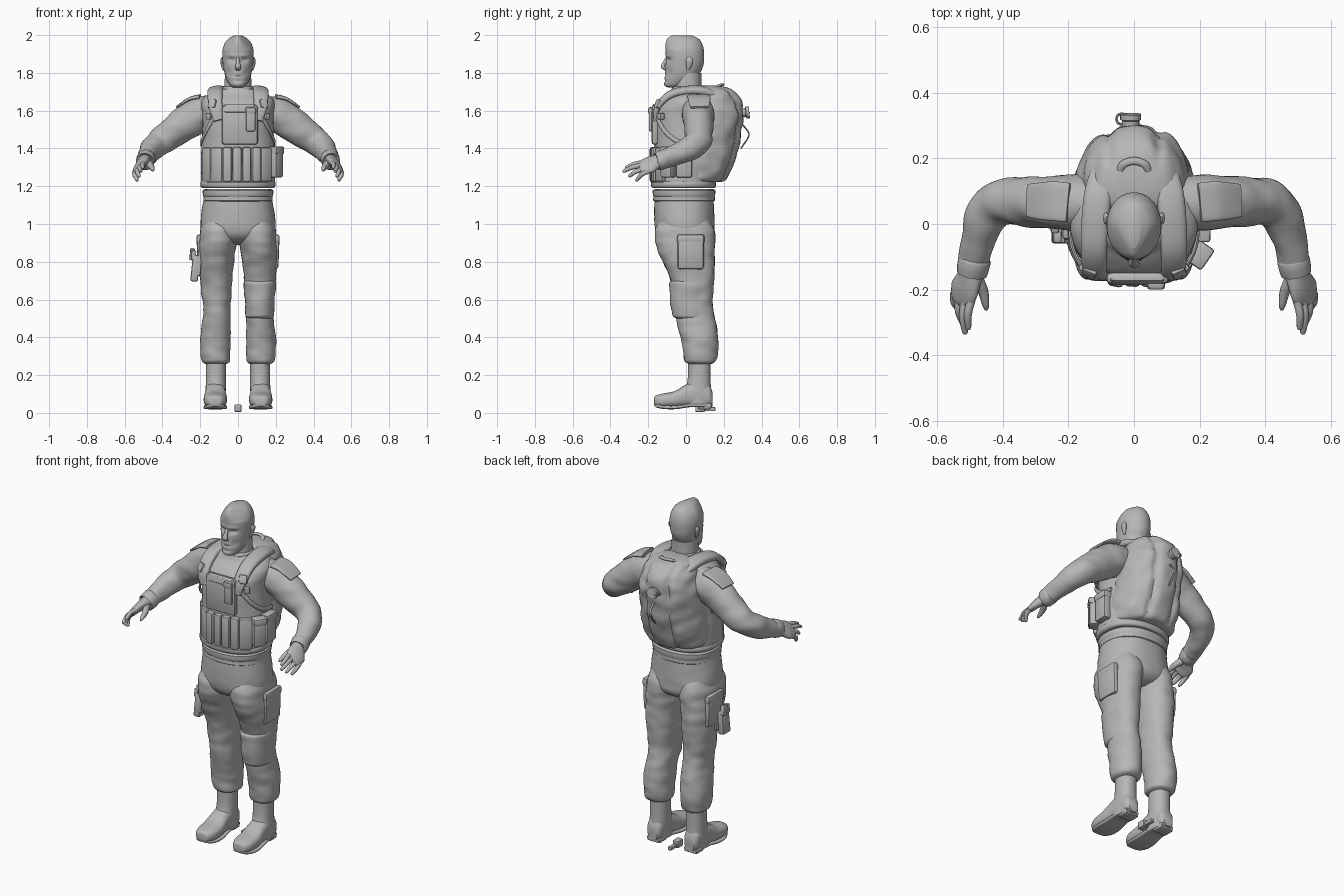
import bpy, bmesh, math
from mathutils import Vector, Matrix, noise

grey = bpy.data.materials.new("clay grey")
grey.diffuse_color = (0.47, 0.47, 0.47, 1)


def finish(name, bm):
    bmesh.ops.recalc_face_normals(bm, faces=bm.faces[:])
    me = bpy.data.meshes.new(name)
    bm.to_mesh(me)
    bm.free()
    me.materials.append(grey)
    ob = bpy.data.objects.new(name, me)
    bpy.context.collection.objects.link(ob)
    return ob


def loft(name, rings, n=2.0, steps=4, seg=32, wrinkle=0.0, shape=None):
    """Skin through rings (centre, U, V) with smooth interpolation; n = squareness."""
    keys = [rings[0]] + list(rings) + [rings[-1]]
    fine = []
    for i in range(1, len(keys) - 2):
        for k in range(steps):
            t = k / steps
            fine.append([0.5 * (2 * b + (c - a) * t + (2 * a - 5 * b + 4 * c - d) * t * t
                                + (3 * b - a - 3 * c + d) * t ** 3)
                         for a, b, c, d in zip(*keys[i - 1:i + 3])])
    fine.append(rings[-1])
    bm = bmesh.new()
    loops = []
    for c, u, v in fine:
        loop = []
        for j in range(seg):
            a = 2 * math.pi * j / seg
            ca, sa = math.cos(a), math.sin(a)
            d = u * math.copysign(abs(ca) ** (2 / n), ca) + v * math.copysign(abs(sa) ** (2 / n), sa)
            p = c + d
            if wrinkle:
                p += d.normalized() * wrinkle * noise.noise(Vector((p.x * 12, p.y * 12, p.z * 20)))
            loop.append(bm.verts.new(shape(p) if shape else p))
        loops.append(loop)
    for a, b in zip(loops, loops[1:]):
        for j in range(seg):
            k = (j + 1) % seg
            bm.faces.new((a[j], a[k], b[k], b[j]))
    bm.faces.new(loops[0][::-1])
    bm.faces.new(loops[-1])
    return finish(name, bm)


def stack(rows):
    """Horizontal rings from (z, y front, y back, x min, x max)."""
    return [(Vector(((x0 + x1) / 2, (yf + yb) / 2, z)), Vector(((x1 - x0) / 2, 0, 0)),
             Vector((0, (yb - yf) / 2, 0))) for z, yf, yb, x0, x1 in rows]


def sym(rows):
    return stack([(z, a, b, -r, r) for z, a, b, r in rows])


def limb(name, pts, side=(0, 0, 1), s=1, **kw):
    """Tube along (x, y, z, radius along side, other radius), x flipped by s."""
    ps = [Vector((p[0] * s, p[1], p[2])) for p in pts]
    sd = Vector((side[0] * s, side[1], side[2]))
    rings = []
    for i, p in enumerate(ps):
        t = (ps[min(i + 1, len(ps) - 1)] - ps[max(i - 1, 0)]).normalized()
        u = (sd - t * sd.dot(t)).normalized()
        rings.append((p, u * pts[i][3], t.cross(u) * pts[i][4]))
    return loft(name, rings, **kw)


def box(name, c, size, rz=0, ry=0, rx=0, bevel=0.006):
    bm = bmesh.new()
    m = (Matrix.Translation(c) @ Matrix.Rotation(math.radians(rz), 4, 'Z')
         @ Matrix.Rotation(math.radians(ry), 4, 'Y') @ Matrix.Rotation(math.radians(rx), 4, 'X')
         @ Matrix.Diagonal((*size, 1)))
    bmesh.ops.create_cube(bm, size=1, matrix=m)
    bmesh.ops.bevel(bm, geom=bm.edges[:], offset=bevel, segments=2, affect='EDGES', profile=0.5)
    return finish(name, bm)


# Head with eye sockets, cheeks and mouth pressed into the skull, crest narrowed at the front
def face_shape(p):
    if p.y < 0:
        x, z = abs(p.x), p.z
        g = lambda cx, cz, w, h: math.exp(-((x - cx) / w) ** 2 - ((z - cz) / h) ** 2)
        p.y += 0.013 * g(0.034, 1.868, 0.02, 0.012) + 0.007 * g(0.045, 1.80, 0.016, 0.02)
        p.y += 0.005 * g(0, 1.786, 0.03, 0.004) + 0.005 * g(0, 1.757, 0.03, 0.006) - 0.005 * g(0.03, 1.892, 0.025, 0.008)
        p.x *= 1 - max(0, min(1, (z - 1.92) / .06)) * min(1, -p.y / .08) * .4
    return p


loft("head", sym([(1.722, -.095, -.03, .025), (1.735, -.115, 0, .043), (1.765, -.114, .05, .061),
                  (1.80, -.111, .075, .072), (1.84, -.108, .092, .079), (1.88, -.106, .096, .083),
                  (1.92, -.108, .095, .082), (1.955, -.108, .085, .072), (1.982, -.098, .066, .051),
                  (1.998, -.075, .03, .022)]), n=2.05, steps=7, seg=64, shape=face_shape)
limb("nose", [(0, -.098, 1.882, .008, .009), (0, -.113, 1.855, .01, .01), (0, -.122, 1.832, .011, .016),
              (0, -.106, 1.818, .008, .014)], side=(0, 1, 0))
for s in (-1, 1):
    limb("ear", [(.074, .008, 1.815, .006, .007), (.081, .015, 1.837, .014, .008),
                 (.086, .018, 1.865, .019, .008), (.081, .015, 1.882, .009, .005)], side=(0, 1, 0), s=s, seg=16)
limb("neck", [(0, .02, 1.64, .075, .075), (0, .01, 1.72, .072, .073), (0, .012, 1.80, .07, .068)], side=(0, 1, 0))
limb("collar", [(0, .01, 1.67, .095, .098), (0, .005, 1.70, .085, .085), (0, .002, 1.725, .078, .08),
                (0, .002, 1.728, .07, .072)], side=(0, 1, 0.25))

# Torso, vest layers and belt
loft("vest", sym([(1.19, -.165, .145, .18), (1.205, -.18, .155, .195), (1.30, -.172, .155, .197),
                  (1.42, -.168, .155, .193), (1.52, -.17, .155, .188), (1.58, -.168, .16, .188),
                  (1.62, -.155, .16, .195), (1.66, -.12, .15, .188), (1.69, -.088, .135, .15),
                  (1.715, -.075, .12, .10)]), n=2.25, seg=48, wrinkle=.003)
loft("vest_hem", sym([(1.19, -.175, .15, .185), (1.197, -.183, .157, .197), (1.22, -.185, .158, .199),
                      (1.228, -.175, .15, .19)]), n=2.25, steps=2, seg=48)
loft("belt", sym([(1.12, -.165, .145, .175), (1.124, -.174, .153, .184), (1.145, -.172, .152, .182),
                  (1.15, -.175, .154, .185), (1.178, -.176, .155, .187), (1.184, -.165, .145, .177)]),
     n=2.25, steps=2, seg=48)
box("chest_panel", (.01, -.165, 1.525), (.19, .035, .21), bevel=.014)
box("chest_flap", (.01, -.168, 1.61), (.17, .03, .05), rx=-20, bevel=.012)
box("radio_pouch", (.067, -.182, 1.555), (.05, .03, .13), bevel=.008)
box("radio_flap", (.067, -.185, 1.60), (.054, .03, .035), bevel=.008)
for i in range(4):
    box("magazine_pouch", (-.055 + .05 * i, -.171 + .01 * (i == 3), 1.315), (.049, .04, .185), rz=8 * (i - 1.4), bevel=.012)
for x, y, rz in ((-.11, -.145, -30), (-.16, -.1, -52), (.145, -.135, 35)):
    box("flat_pouch", (x, y, 1.315), (.07, .028, .18), rz=rz, bevel=.01)
for x, y, rz, w in ((.2, -.095, 55, .07), (.203, -.01, 88, .085)):
    box("side_pouch", (x, y, 1.325), (w, .055, .16), rz=rz, bevel=.012)
    box("side_pouch_flap", (x + .002, y, 1.39), (w + .005, .058, .04), rz=rz, bevel=.008)
for s in (-1, 1):
    limb("shoulder_strap", [(.10, -.162, 1.55, .03, .012), (.118, -.15, 1.62, .036, .016),
                            (.122, -.085, 1.685, .04, .02), (.118, .01, 1.708, .042, .022),
                            (.108, .1, 1.705, .042, .022), (.09, .18, 1.67, .035, .018)],
         side=(1, 0, -.15), s=s, n=2.6)
    box("strap_buckle", (s * .135, -.145, 1.635), (.045, .03, .05), rz=s * 25, rx=-25, bevel=.009)
    box("strap_clip", (s * .15, -.133, 1.57), (.032, .03, .035), rz=s * 40)
    limb("side_strap", [(.12, -.16, 1.58, .012, .006), (.165, -.12, 1.5, .012, .006),
                        (.192, -.05, 1.44, .012, .006), (.192, .04, 1.42, .012, .006)], s=s, seg=12)


# Backpack blending into the vest, with two creases, carry handle, valve and pull cord
def creases(p):
    if p.y > .15:
        p.y -= .016 * math.exp(-((abs(p.x) - .075) / .016) ** 2) * min(1, (p.y - .15) / .05)
    return p


loft("backpack", sym([(1.222, -.08, .185, .15), (1.24, -.09, .215, .178), (1.33, -.1, .258, .188),
                      (1.45, -.1, .287, .185), (1.56, -.08, .304, .178), (1.64, -.04, .296, .158),
                      (1.69, .0, .268, .132), (1.72, .03, .225, .105), (1.733, .07, .17, .06)]),
     n=2.05, seg=80, steps=5, wrinkle=.01, shape=creases)
limb("pack_handle", [(-.045, .15, 1.72, .007, .012), (-.035, .18, 1.735, .007, .012), (0, .192, 1.738, .007, .012),
                     (.035, .18, 1.735, .007, .012), (.045, .15, 1.72, .007, .012)], seg=12)
limb("valve", [(-.01, .28, 1.585, .024, .026), (-.01, .315, 1.59, .024, .026), (-.01, .318, 1.59, .032, .032),
               (-.01, .335, 1.592, .032, .032)], steps=1, seg=20)
limb("valve_ring", [(-.038 - .016 * math.cos(a * .785), .32 + .016 * math.sin(a * .785), 1.59, .004, .004)
                    for a in range(9)], seg=8)
limb("pull_cord", [(0, .295, 1.53, .007, .004), (0, .328, 1.49, .007, .004), (0, .33, 1.46, .007, .004),
                   (0, .29, 1.40, .007, .004)], side=(1, 0, 0), seg=8)

# Pelvis
loft("pelvis", sym([(1.15, -.165, .145, .178), (1.06, -.168, .149, .193), (.99, -.166, .152, .199),
                    (.94, -.152, .148, .185), (.905, -.11, .12, .12), (.89, -.05, .07, .05)]),
     n=2.25, seg=48, wrinkle=.003)

for s in (-1, 1):
    # Trousers and boots
    loft("trouser_leg", stack([(z, a, b, s * i, s * o) for z, a, b, i, o in (
        (1.06, -.11, .10, .04, .165), (.98, -.158, .148, .008, .197), (.92, -.163, .154, .003, .205),
        (.87, -.152, .154, .012, .210), (.80, -.122, .153, .022, .209), (.70, -.08, .147, .03, .2),
        (.60, -.062, .14, .038, .19), (.52, -.056, .15, .04, .185), (.44, -.038, .165, .04, .195),
        (.36, -.02, .17, .04, .2), (.30, -.014, .165, .043, .195), (.27, -.005, .155, .047, .188),
        (.258, .02, .13, .065, .17))]), n=2.15, seg=40, steps=6, wrinkle=.006)
    loft("boot_shaft", stack([(z, a, b, s * i, s * o) for z, a, b, i, o in (
        (.04, -.02, .132, .068, .17), (.11, -.012, .134, .065, .172), (.17, .008, .13, .064, .17),
        (.28, .012, .13, .064, .17))]), n=2.2)
    loft("boot_foot", [(Vector((s * .12, y, (a + b) / 2)), Vector((r, 0, 0)), Vector((0, 0, (b - a) / 2)))
                       for y, a, b, r in ((-.17, .05, .07, .015), (-.163, .035, .09, .038), (-.125, .028, .102, .058),
                                          (-.06, .028, .115, .062), (0, .03, .15, .056), (.06, .03, .17, .052),
                                          (.12, .03, .15, .045), (.14, .035, .11, .03))], n=2.5)
    loft("boot_sole", [(Vector((s * .12, y, z)), Vector((r, 0, 0)), Vector((0, 0, .01)))
                       for y, z, r in ((-.168, .047, .02), (-.152, .037, .043), (-.11, .03, .06), (-.05, .03, .062),
                                       (.02, .04, .054), (.08, .04, .05), (.135, .04, .038))], n=4)
    box("boot_heel", (s * .12, .098, .036), (.085, .07, .035), bevel=.01)
    box("cargo_pocket", (s * .2, .025, .85), (.034, .14, .18), ry=s * 2, bevel=.015)
    box("cargo_flap", (s * .203, .025, .92), (.034, .145, .05), ry=s * 2, bevel=.013)

    # Sleeves, cuffs and shoulder flaps
    limb("sleeve", [(.13, .06, 1.595, .085, .085), (.20, .065, 1.582, .094, .085), (.27, .066, 1.54, .092, .079),
                    (.34, .068, 1.49, .082, .075), (.405, .066, 1.44, .074, .071), (.452, .02, 1.402, .066, .064),
                    (.475, -.05, 1.368, .057, .053), (.488, -.11, 1.345, .048, .047), (.492, -.14, 1.335, .044, .043)],
         s=s, steps=6, wrinkle=.006)
    limb("cuff", [(.485, -.105, 1.347, .046, .045), (.486, -.11, 1.346, .051, .05), (.494, -.15, 1.33, .048, .047),
                  (.494, -.152, 1.33, .038, .038)], s=s, steps=2)
    limb("shoulder_flap", [(.20, .065, 1.675, .06, .012), (.25, .07, 1.665, .06, .01), (.29, .07, 1.643, .056, .008),
                           (.325, .072, 1.618, .05, .006)], side=(0, 1, 0), s=s, n=4)

    # Hand, fingers and thumb
    limb("palm", [(.492, -.13, 1.335, .038, .036), (.502, -.165, 1.326, .045, .029), (.517, -.2, 1.31, .054, .023),
                  (.523, -.235, 1.296, .044, .017), (.523, -.247, 1.292, .03, .01)], side=(.05, .02, -.05), s=s)
    for kx, ky, kz, tx, ty, tz in ((.495, -.228, 1.325, .505, -.322, 1.30), (.515, -.232, 1.31, .515, -.336, 1.28),
                                   (.532, -.225, 1.29, .524, -.306, 1.255), (.548, -.21, 1.275, .534, -.268, 1.232)):
        limb("finger", [(kx, ky, kz, .013, .013), (kx * .5 + tx * .5 + .006, (ky + ty) / 2, (kz + tz) / 2 + .005, .012, .012),
                        (tx, ty + .008, tz, .009, .009), (tx, ty, tz - .002, .004, .004)], s=s, seg=12)
    limb("thumb", [(.48, -.165, 1.325, .022, .02), (.46, -.205, 1.305, .017, .016), (.452, -.245, 1.29, .012, .011),
                   (.45, -.262, 1.282, .005, .005)], s=s, seg=12)

# Knee pad on the model's left leg
loft("knee_pad", stack([(.70, -.07, .12, .035, .195), (.69, -.088, .13, .03, .2), (.66, -.086, .13, .032, .2),
                        (.60, -.085, .12, .036, .193), (.53, -.075, .13, .038, .19), (.51, -.068, .13, .04, .188),
                        (.50, -.05, .12, .05, .18)]), n=2.2, steps=3, wrinkle=.004)

# Holster and sidearm on the model's right thigh
box("holster", (-.226, -.025, .765), (.04, .07, .14), ry=6, bevel=.01)
box("holster_plate", (-.205, -.015, .79), (.02, .09, .13), ry=4)
box("sidearm_grip", (-.243, -.005, .84), (.025, .035, .06), ry=6, rx=15)
box("sidearm_slide", (-.235, -.04, .835), (.025, .035, .05), ry=6)

# Small block behind the heels
box("floor_block", (0, .075, .025), (.036, .05, .04), bevel=.004)
box("floor_block_bar", (0, .125, .02), (.02, .06, .02), bevel=.003)

for ob in bpy.data.objects:
    ob.select_set(True)
bpy.context.view_layer.objects.active = bpy.data.objects["head"]
bpy.ops.object.shade_smooth_by_angle(angle=math.radians(40))
